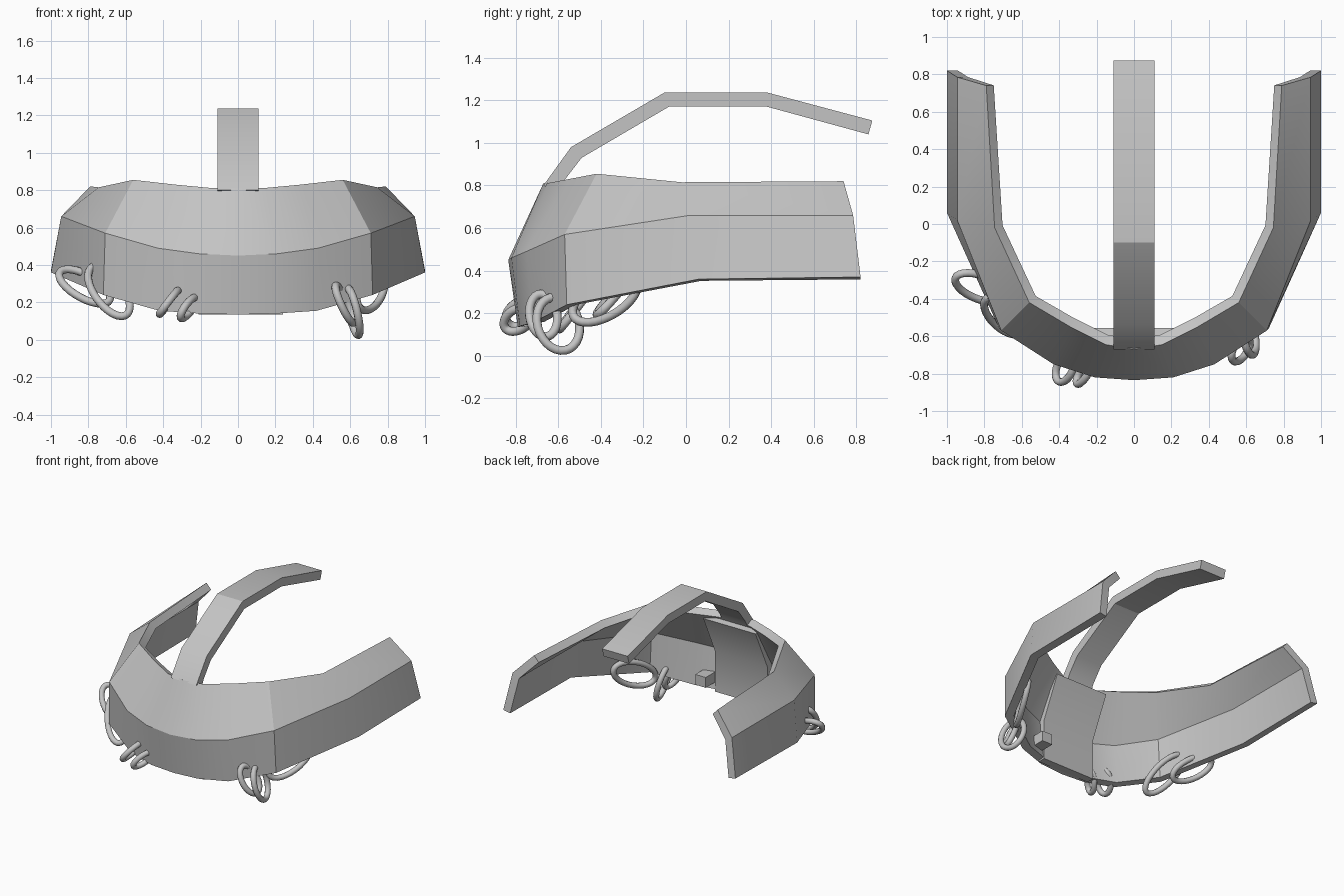
import bpy, bmesh, math
from mathutils import Vector

if "Cube" in bpy.data.objects:
    bpy.data.objects.remove(bpy.data.objects["Cube"])

grey = bpy.data.materials.new("plain grey")
grey.diffuse_color = (0.55, 0.55, 0.55, 1)
grey.use_nodes = True
grey.node_tree.nodes["Principled BSDF"].inputs["Base Color"].default_value = grey.diffuse_color


def make(name, verts, faces, angle=30):
    me = bpy.data.meshes.new(name)
    me.from_pydata([tuple(v) for v in verts], [], faces)
    me.materials.append(grey)
    ob = bpy.data.objects.new(name, me)
    bpy.context.collection.objects.link(ob)
    bpy.ops.object.select_all(action='DESELECT')
    ob.select_set(True)
    bpy.context.view_layer.objects.active = ob
    return ob


def smooth(angle):
    bpy.ops.object.shade_smooth_by_angle(angle=math.radians(angle))


def recalc(ob):
    bm = bmesh.new()
    bm.from_mesh(ob.data)
    bmesh.ops.recalc_face_normals(bm, faces=bm.faces)
    bm.to_mesh(ob.data)
    bm.free()


# Curved band: each column holds bottom, middle and top points, rear to front
half = [
    [(1.0, 0.82, 0.37), (0.945, 0.785, 0.66), (0.79, 0.74, 0.82)],
    [(1.0, 0.06, 0.36), (0.945, 0.02, 0.66), (0.745, -0.02, 0.815)],
    [(0.72, -0.56, 0.24), (0.71, -0.57, 0.57), (0.56, -0.42, 0.855)],
    [(0.42, -0.72, 0.155), (0.43, -0.75, 0.49), (0.34, -0.55, 0.83)],
    [(0.20, -0.78, 0.14), (0.21, -0.82, 0.46), (0.15, -0.645, 0.812)],
    [(0.0, -0.79, 0.135), (0.0, -0.835, 0.45), (0.0, -0.67, 0.81)],
]
cols = half + [[(-x, y, z) for x, y, z in c] for c in half[-2::-1]]
verts = [p for c in cols for p in c]
faces = [(3*i + j, 3*i + j + 1, 3*i + j + 4, 3*i + j + 3)
         for i in range(len(cols) - 1) for j in range(2)]
band = make("band", verts, faces)
sol = band.modifiers.new("thickness", 'SOLIDIFY')
sol.thickness = 0.06
sol.offset = -1
sol.use_even_offset = True
bpy.ops.object.modifier_apply(modifier="thickness")
smooth(32)


# Side profile (y, z) extruded across x
def extrude(name, profile, x0, x1, angle=30):
    n = len(profile)
    vs = [(x, y, z) for x in (x0, x1) for y, z in profile]
    fs = [tuple(range(n)), tuple(range(2*n - 1, n - 1, -1))]
    fs += [(i, (i + 1) % n, n + (i + 1) % n, n + i) for i in range(n)]
    ob = make(name, vs, fs)
    recalc(ob)
    smooth(angle)


# Strap over the top
extrude("top_strap", [(-0.67, 0.80), (-0.54, 0.98), (-0.10, 1.237), (0.38, 1.237),
                      (0.875, 1.105), (0.857, 1.04), (0.38, 1.17), (-0.08, 1.17),
                      (-0.49, 0.93), (-0.575, 0.82), (-0.60, 0.77)], -0.11, 0.11)

# Inner lining panel and its small tab
extrude("inner_panel", [(-0.60, 0.77), (-0.555, 0.76), (-0.70, 0.45),
                        (-0.70, 0.135), (-0.76, 0.135), (-0.77, 0.45)], -0.21, 0.24)
extrude("inner_tab", [(-0.72, 0.20), (-0.60, 0.20), (-0.60, 0.28), (-0.72, 0.28)], 0.25, 0.34)


# Oval rings: centre and two half-axis vectors
def ring(name, c, u, v, r=0.021, n=28, k=10):
    c, u, v = Vector(c), Vector(u), Vector(v)
    axis = u.cross(v).normalized()
    vs = []
    for i in range(n):
        a = 2 * math.pi * i / n
        tangent = (v * math.cos(a) - u * math.sin(a)).normalized()
        out = tangent.cross(axis)
        p = c + u * math.cos(a) + v * math.sin(a)
        for j in range(k):
            b = 2 * math.pi * j / k
            vs.append(p + r * (out * math.cos(b) + axis * math.sin(b)))
    fs = [(i*k + j, (i + 1) % n * k + j, (i + 1) % n * k + (j + 1) % k, i*k + (j + 1) % k)
          for i in range(n) for j in range(k)]
    ob = make(name, vs, fs)
    recalc(ob)
    smooth(60)


rings = [
    ("left_rear_ring", (-0.82, -0.34, 0.285), (-0.135, 0.05, 0.07), (-0.02, -0.06, -0.06)),
    ("left_side_ring", (-0.69, -0.49, 0.26), (-0.10, 0.09, 0.12), (-0.05, -0.05, -0.06)),
    ("left_front_ring_outer", (-0.37, -0.77, 0.20), (0.045, 0.0, 0.06), (-0.02, -0.075, -0.02)),
    ("left_front_ring_inner", (-0.265, -0.79, 0.17), (0.03, 0.01, 0.055), (-0.03, -0.065, -0.01)),
    ("right_front_ring_inner", (0.57, -0.67, 0.19), (0.045, 0.01, -0.10), (-0.02, -0.065, 0.0)),
    ("right_front_ring_outer", (0.615, -0.60, 0.15), (0.03, 0.01, -0.125), (0.02, -0.10, 0.01)),
    ("right_side_ring", (0.71, -0.38, 0.27), (0.07, 0.15, 0.08), (0.03, 0.03, -0.08)),
]
for name, c, u, v in rings:
    ring(name, c, u, v)
